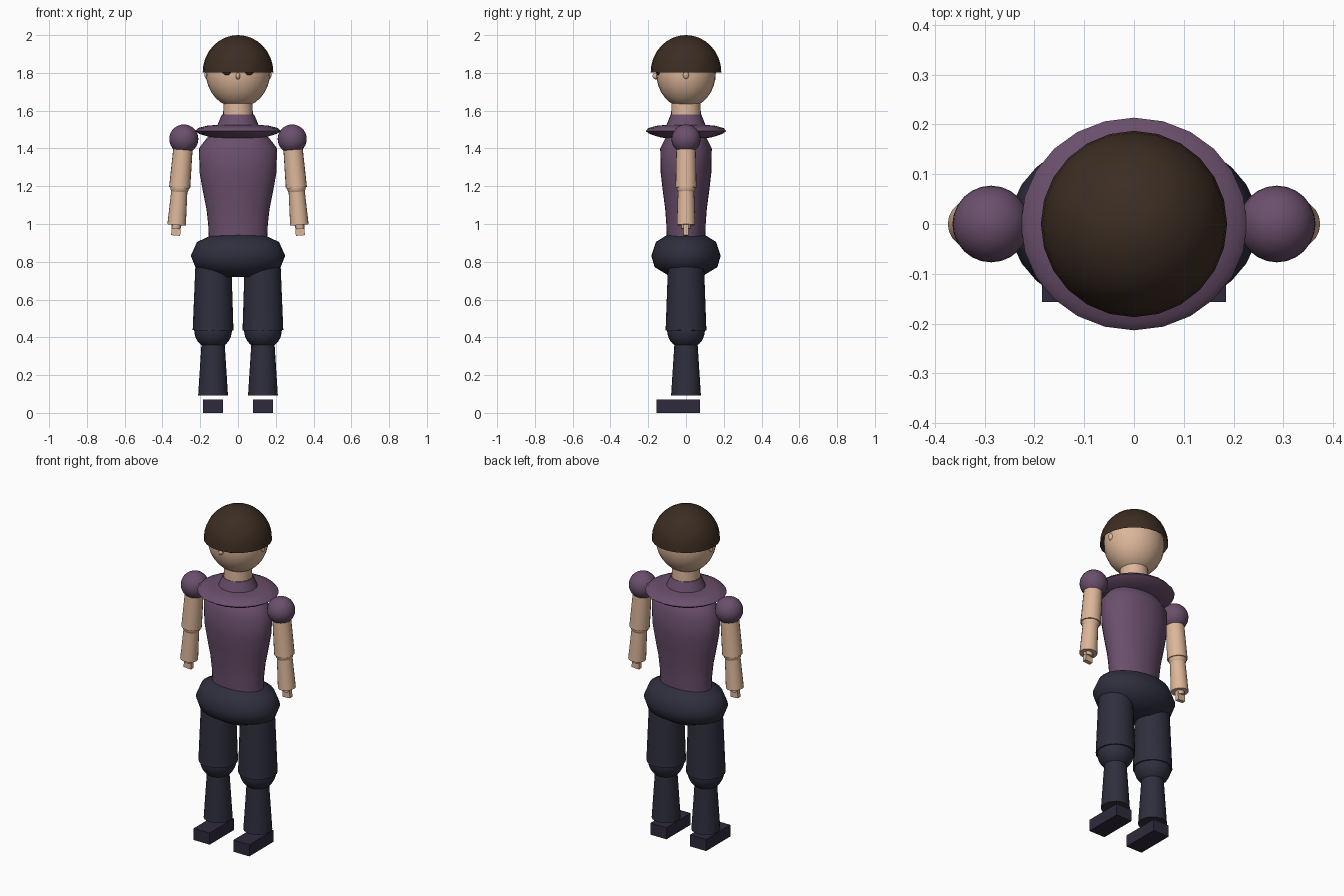
import bpy, bmesh, math
from mathutils import Vector, Matrix

if "Cube" in bpy.data.objects:
    bpy.data.objects.remove(bpy.data.objects["Cube"])


def material(name, rgb):
    m = bpy.data.materials.new(name)
    m.diffuse_color = (*rgb, 1)
    m.use_nodes = True
    m.node_tree.nodes["Principled BSDF"].inputs["Base Color"].default_value = m.diffuse_color
    return m


SKIN = material("skin", (0.72, 0.47, 0.32))
HAIR = material("dark brown hair", (0.045, 0.026, 0.016))
SHIRT = material("plum cloth", (0.145, 0.078, 0.15))
NAVY = material("navy trousers", (0.028, 0.028, 0.048))
BOOT = material("dark violet boots", (0.028, 0.023, 0.045))
EYE = material("eye brown", (0.05, 0.02, 0.015))


def finish(bm, name, mat, angle=40):
    bmesh.ops.recalc_face_normals(bm, faces=bm.faces)
    mesh = bpy.data.meshes.new(name)
    bm.to_mesh(mesh)
    bm.free()
    ob = bpy.data.objects.new(name, mesh)
    bpy.context.collection.objects.link(ob)
    mesh.materials.append(mat)
    bpy.ops.object.select_all(action='DESELECT')
    ob.select_set(True)
    bpy.context.view_layer.objects.active = ob
    bpy.ops.object.shade_smooth_by_angle(angle=math.radians(angle))
    return ob


def lathe(name, mat, profile, ysc=1.0, seg=24, angle=40):
    """Capped rings of (radius, z), squashed along y."""
    bm = bmesh.new()
    rings = []
    for r, z in profile:
        rings.append([bm.verts.new((r * math.cos(2 * math.pi * i / seg),
                                    r * ysc * math.sin(2 * math.pi * i / seg), z))
                      for i in range(seg)])
    for a, b in zip(rings, rings[1:]):
        for i in range(seg):
            j = (i + 1) % seg
            bm.faces.new((a[i], a[j], b[j], b[i]))
    bm.faces.new(rings[0])
    bm.faces.new(rings[-1])
    return finish(bm, name, mat, angle)


def ball(name, mat, c, size, seg=24):
    bm = bmesh.new()
    bmesh.ops.create_uvsphere(bm, u_segments=seg, v_segments=seg // 2 + 4, radius=1)
    bm.transform(Matrix.Translation(c) @ Matrix.Diagonal((*size, 1)))
    return finish(bm, name, mat)


def limb(name, mat, a, b, ra, rb, seg=20):
    """Tapered cylinder from point a to point b."""
    a, b = Vector(a), Vector(b)
    d = b - a
    bm = bmesh.new()
    bmesh.ops.create_cone(bm, cap_ends=True, segments=seg, radius1=ra, radius2=rb, depth=d.length)
    bm.transform(Matrix.Translation((a + b) / 2) @ d.to_track_quat('Z', 'Y').to_matrix().to_4x4())
    return finish(bm, name, mat)


def box(name, mat, c, size, tilt=0):
    bm = bmesh.new()
    bmesh.ops.create_cube(bm, size=1)
    bm.transform(Matrix.Translation(c) @ Matrix.Rotation(tilt, 4, 'Y') @ Matrix.Diagonal((*size, 1)))
    return finish(bm, name, mat)


# Head, neck and face
ball("head", SKIN, (0, 0, 1.80), (0.17, 0.158, 0.185))
lathe("neck", SKIN, [(0.08, 1.54), (0.076, 1.66)])
ball("nose", SKIN, (0, -0.161, 1.783), (0.012, 0.016, 0.017), 12)

# Hair cap: upper half of a sphere
bm = bmesh.new()
bmesh.ops.create_uvsphere(bm, u_segments=24, v_segments=16, radius=1)
bmesh.ops.delete(bm, geom=[v for v in bm.verts if v.co.z < -0.01], context='VERTS')
bm.transform(Matrix.Translation((0, 0, 1.803)) @ Matrix.Diagonal((0.187, 0.187, 0.197, 1)))
finish(bm, "hair_cap", HAIR)

# Torso, cape collar and pelvis
lathe("torso", SHIRT, [(0.155, 0.93), (0.158, 1.0), (0.167, 1.08), (0.187, 1.18), (0.203, 1.27),
                       (0.207, 1.40), (0.165, 1.455), (0.12, 1.49)], 0.66, 32)
lathe("cape_collar", SHIRT, [(0.10, 1.452), (0.15, 1.46), (0.205, 1.477), (0.227, 1.492),
                             (0.212, 1.508), (0.165, 1.52), (0.10, 1.526)], 0.94)
lathe("neck_collar", SHIRT, [(0.112, 1.515), (0.098, 1.55), (0.085, 1.58)], 0.95)
lathe("pelvis", NAVY, [(0.11, 0.72), (0.226, 0.772), (0.25, 0.832), (0.217, 0.905), (0.13, 0.945)],
      0.735, 28, 55)

for s, side in ((-1, "left"), (1, "right")):
    # Eye and ear
    ball(side + "_eye", EYE, (s * 0.058, -0.147, 1.806), (0.024, 0.012, 0.018), 12)
    ball(side + "_ear", SKIN, (s * 0.165, 0, 1.79), (0.012, 0.016, 0.022), 12)
    # Arm
    ball(side + "_shoulder", SHIRT, (s * 0.287, 0, 1.45), (0.077, 0.077, 0.077))
    limb(side + "_upper_arm", SKIN, (s * 0.287, 0, 1.45), (s * 0.309, 0, 1.192), 0.050, 0.056)
    ball(side + "_elbow", SKIN, (s * 0.309, 0, 1.195), (0.05, 0.05, 0.05), 16)
    limb(side + "_forearm", SKIN, (s * 0.309, 0, 1.195), (s * 0.325, 0, 0.995), 0.042, 0.049)
    limb(side + "_wrist", SKIN, (s * 0.325, 0, 1.0), (s * 0.328, 0, 0.975), 0.026, 0.024, 12)
    box(side + "_hand", SKIN, (s * 0.328, 0, 0.968), (0.048, 0.024, 0.058), -s * 0.08)
    # Leg
    limb(side + "_thigh", NAVY, (s * 0.13, 0, 0.82), (s * 0.132, 0, 0.437), 0.094, 0.108)
    ball(side + "_knee", NAVY, (s * 0.132, 0, 0.437), (0.1, 0.1, 0.1))
    limb(side + "_shin", NAVY, (s * 0.132, 0, 0.42), (s * 0.132, 0, 0.092), 0.058, 0.079)
    box(side + "_boot", BOOT, (s * 0.132, -0.042, 0.035), (0.106, 0.23, 0.07))
